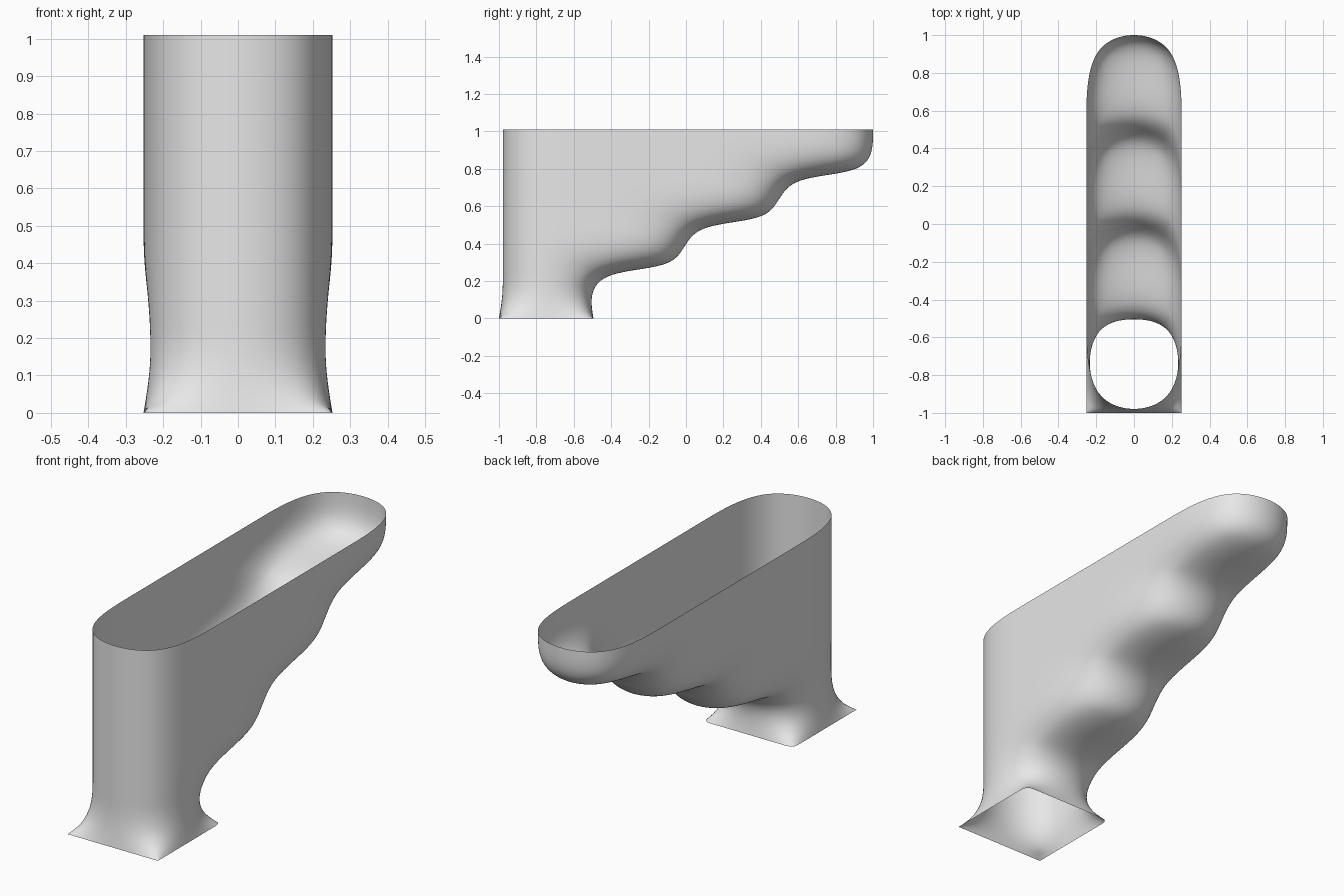
import bpy
import bmesh

cube = bpy.data.objects.get("Cube")
if cube:
    bpy.data.objects.remove(cube, do_unlink=True)

# Plain grey material
grey = bpy.data.materials.new("light_grey")
grey.use_nodes = True
colour = (0.8, 0.8, 0.8, 1.0)
grey.diffuse_color = colour
grey.node_tree.nodes["Principled BSDF"].inputs["Base Color"].default_value = colour

# Stepped control cage: each row is one block longer than the row below
STEPS = 4
HALF_WIDTH = 0.2526
BLOCK = 0.5053
RISE = BLOCK / 2
FRONT = -1.0

bm = bmesh.new()
crease = bm.verts.layers.float.new("crease_vert")
cage = {}


def corner(side, i, j):
    """Cage vertex on one side, i blocks back and j rows up."""
    key = (side, i, j)
    if key not in cage:
        cage[key] = bm.verts.new((side * HALF_WIDTH, FRONT + i * BLOCK, j * RISE))
    return cage[key]


def across(a, b):
    """Quad spanning the width between two profile points."""
    bm.faces.new((corner(-1, *a), corner(1, *a), corner(1, *b), corner(-1, *b)))


for j in range(STEPS):
    # side walls
    for side in (-1, 1):
        for i in range(j + 1):
            bm.faces.new([corner(side, *p) for p in
                          ((i, j), (i + 1, j), (i + 1, j + 1), (i, j + 1))])
    # front wall and stair riser
    across((0, j), (0, j + 1))
    across((j + 1, j + 1), (j + 1, j))
    # underside of each step; the bottom and top stay open
    if j:
        across((j + 1, j), (j, j))

# Pointed corners on the foot opening
for side in (-1, 1):
    corner(side, 0, 0)[crease] = 1.0
    corner(side, 1, 0)[crease] = 0.65

bmesh.ops.recalc_face_normals(bm, faces=bm.faces)
if sum(f.normal.y * f.calc_center_median().y for f in bm.faces) < 0:
    bmesh.ops.reverse_faces(bm, faces=bm.faces)
for face in bm.faces:
    face.smooth = True

mesh = bpy.data.meshes.new("stepped_chute")
bm.to_mesh(mesh)
bm.free()
mesh.materials.append(grey)
chute = bpy.data.objects.new("stepped_chute", mesh)
bpy.context.collection.objects.link(chute)

# Rounded skin
skin = chute.modifiers.new("smooth_skin", 'SUBSURF')
skin.levels = 5
skin.render_levels = 5
